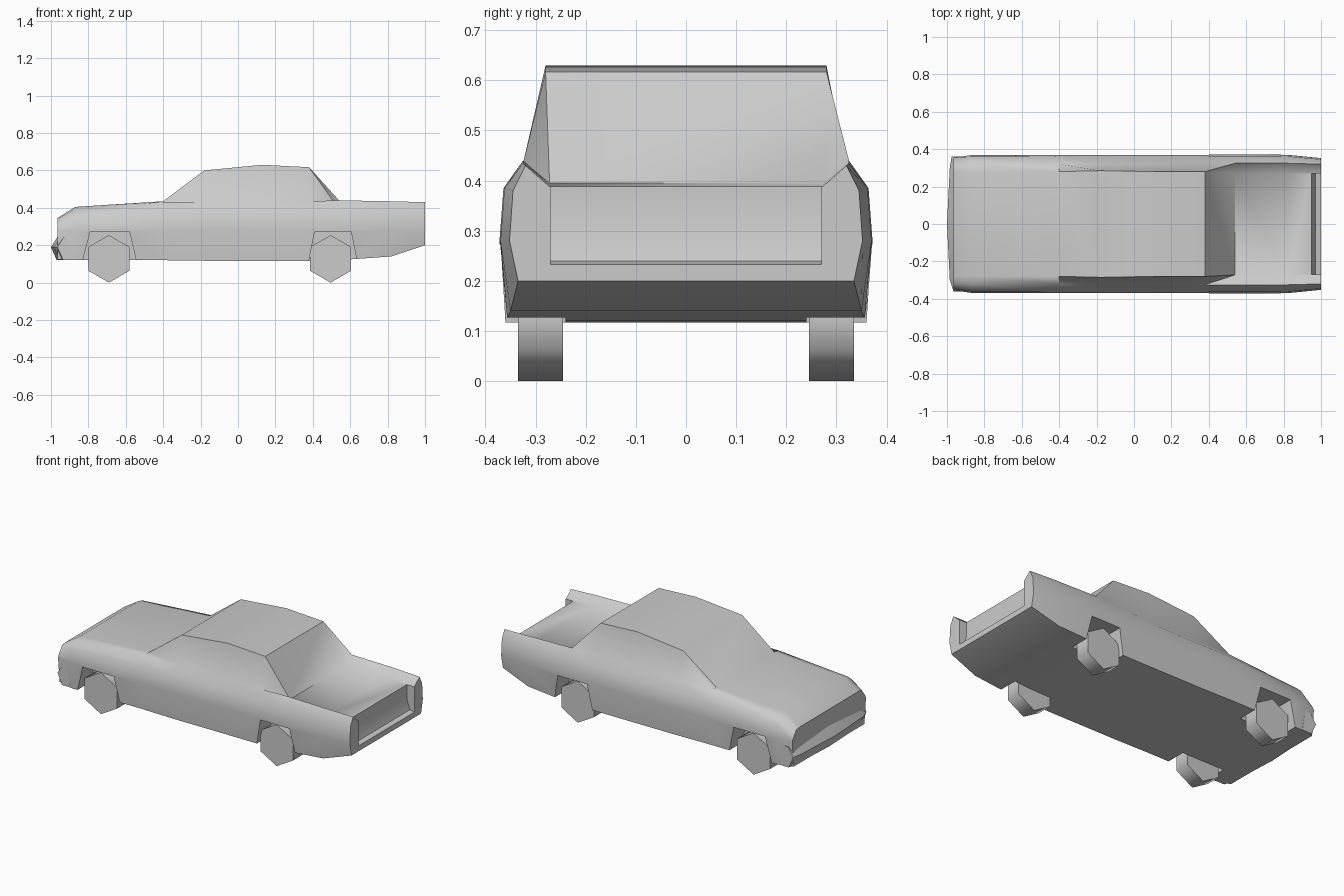
import bpy, bmesh, math

if "Cube" in bpy.data.objects:
    bpy.data.objects.remove(bpy.data.objects["Cube"])


def finish(name, bm):
    bmesh.ops.recalc_face_normals(bm, faces=bm.faces)
    mesh = bpy.data.meshes.new(name)
    bm.to_mesh(mesh)
    bm.free()
    ob = bpy.data.objects.new(name, mesh)
    bpy.context.collection.objects.link(ob)
    return ob


def loft(name, rings):
    """Skin a list of equal-length closed rings and cap both ends."""
    bm = bmesh.new()
    vs = [[bm.verts.new(p) for p in r] for r in rings]
    n = len(vs[0])
    for a, b in zip(vs, vs[1:]):
        for i in range(n):
            j = (i + 1) % n
            bm.faces.new((a[i], a[j], b[j], b[i]))
    bm.faces.new(vs[0])
    bm.faces.new(vs[-1])
    return finish(name, bm)


def prism(name, profile, y0, y1):
    return loft(name, [[(x, y, z) for x, z in profile] for y in (y0, y1)])


def smooth(ob, angle):
    bpy.ops.object.select_all(action='DESELECT')
    ob.select_set(True)
    bpy.context.view_layer.objects.active = ob
    bpy.ops.object.shade_smooth_by_angle(angle=math.radians(angle))


# Body stations: x, bottom z, bottom y, waist y, shoulder y z, fender y z, top y z
stations = [
    (-0.965, .125, .34, .355, .345, .30, .315, .34, .28, .345),
    (-0.87, .12, .36, .368, .36, .36, .32, .395, .28, .405),
    (-0.40, .12, .36, .37, .362, .385, .32, .43, .28, .435),
    (-0.18, .117, .36, .37, .362, .385, .32, .43, .285, .60),
    (0.13, .117, .36, .37, .362, .385, .32, .43, .28, .63),
    (0.38, .117, .36, .37, .362, .385, .325, .435, .28, .617),
    (0.54, .12, .36, .372, .364, .385, .325, .44, .272, .395),
    (0.82, .14, .35, .37, .362, .385, .325, .435, .272, .388),
    (1.0, .20, .335, .352, .345, .38, .32, .43, .272, .388),
]
rings = []
for x, zb, yb, ym, ys, zs, yf, zf, yt, zt in stations:
    half = [(yb, zb), (ym, .28), (ys, zs), (yf, zf), (yt, zt)]
    rings.append([(x, y, z) for y, z in half] +
                 [(x, -y, z) for y, z in reversed(half)])
body = loft("car_body", rings)

# Wheel arches and the recess between the rear fenders
cutters = []
for s in (-1, 1):
    for a, b, c, d in ((-.83, -.79, -.58, -.545), (.38, .41, .605, .635)):
        cutters.append(prism("arch_cutter",
                             [(a, 0.05), (a, .12), (b, .272), (c, .272), (d, .12), (d, 0.05)],
                             s * .24, s * .5))
cutters.append(prism("tail_cutter",
                     [(.95, .5), (.95, .30), (.97, .24), (1.1, .21), (1.1, .5)], -.27, .27))
for c in cutters:
    c.hide_render = True
    m = body.modifiers.new("cut", 'BOOLEAN')
    m.operation = 'DIFFERENCE'
    m.solver = 'EXACT'
    m.object = c
bpy.context.view_layer.objects.active = body
for m in list(body.modifiers):
    bpy.ops.object.modifier_apply(modifier=m.name)
for c in cutters:
    bpy.data.objects.remove(c)
smooth(body, 45)

# Bowed front bumper
bumper = loft("front_bumper", [
    [(-1 + o, y, .19), (-.97 + o, y, .122), (-.88, y, .122), (-.90, y, .25), (-.965 + o, y, .245)]
    for y, o in ((-.36, .035), (-.3, .015), (0, 0), (.3, .015), (.36, .025))])
smooth(bumper, 40)

# Six-sided wheels
for side, s in (("right", -1), ("left", 1)):
    for end, x in (("front", -.69), ("rear", .495)):
        r = .127
        hexagon = [(x + r * math.sin(k * math.pi / 3), r - r * math.cos(k * math.pi / 3))
                   for k in range(6)]
        w = prism(end + "_" + side + "_wheel", hexagon, s * .245, s * .335)
        smooth(w, 65)
